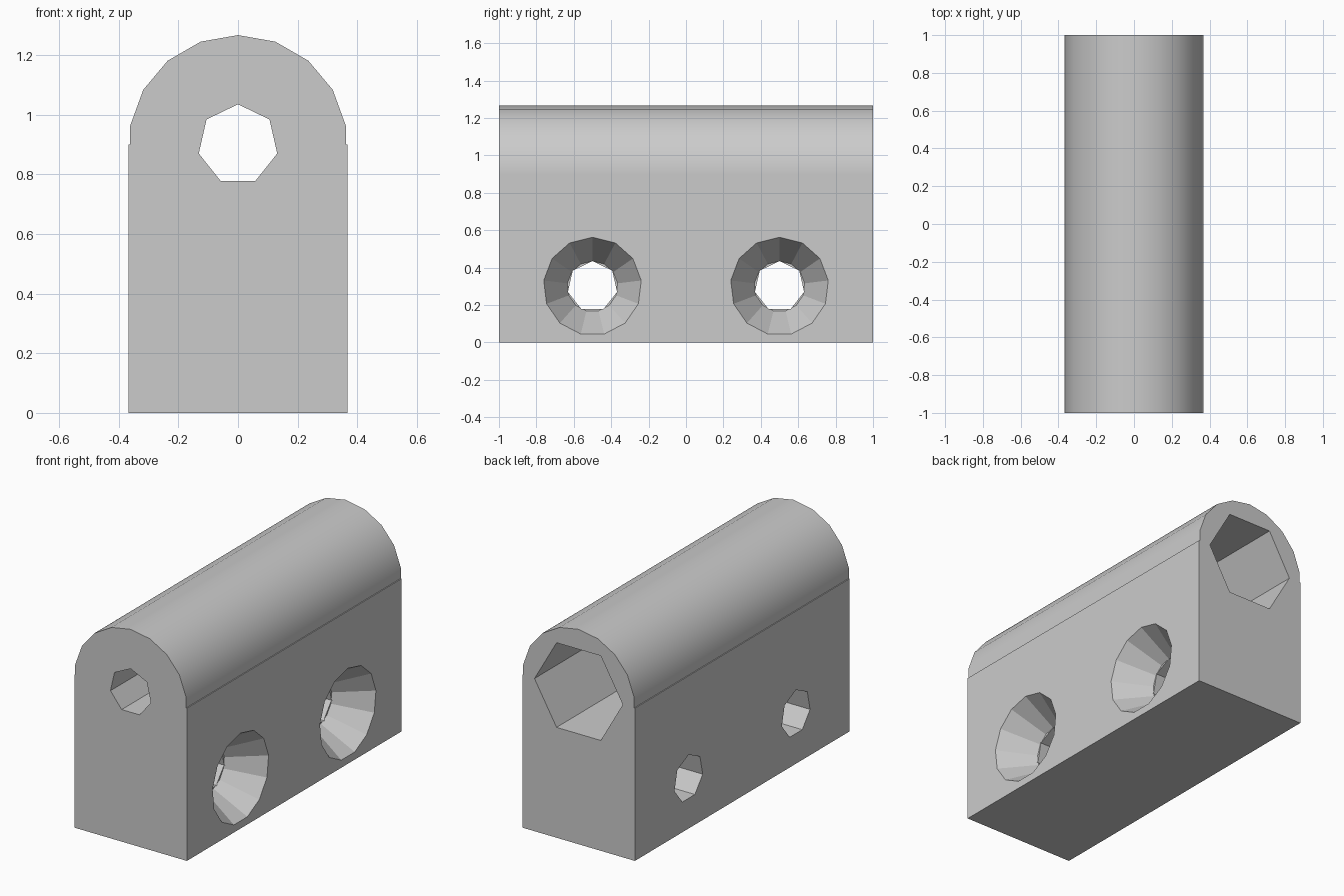
import bpy
import bmesh
from math import sin, cos, pi, radians

if "Cube" in bpy.data.objects:
    bpy.data.objects.remove(bpy.data.objects["Cube"])

HALF_LEN, RADIUS, AXIS_Z = 1.0, 0.367, 0.9
BORE = 0.135

grey = bpy.data.materials.new("plain grey")
grey.use_nodes = True
colour = (0.6, 0.6, 0.6, 1)
grey.diffuse_color = colour
grey.node_tree.nodes["Principled BSDF"].inputs["Base Color"].default_value = colour


def loft(name, first, second):
    """Solid between two matching rings of points."""
    bm = bmesh.new()
    a = [bm.verts.new(p) for p in first]
    b = [bm.verts.new(p) for p in second]
    bm.faces.new(a)
    bm.faces.new(b)
    for i in range(len(a)):
        j = (i + 1) % len(a)
        bm.faces.new((a[i], a[j], b[j], b[i]))
    bmesh.ops.recalc_face_normals(bm, faces=bm.faces)
    mesh = bpy.data.meshes.new(name)
    bm.to_mesh(mesh)
    bm.free()
    mesh.materials.append(grey)
    obj = bpy.data.objects.new(name, mesh)
    bpy.context.collection.objects.link(obj)
    return obj


def ring(sides, r, start=0.0):
    """Polygon points; the first one points up when start is zero."""
    angles = [start + 2 * pi * i / sides for i in range(sides)]
    return [(r * sin(t), r * cos(t)) for t in angles]


def along_y(pts, y, z=AXIS_Z):
    return [(u, y, z + v) for u, v in pts]


def along_x(pts, x, y, z=0.3):
    return [(x, y + u, z + v) for u, v in pts]


# Block with a rounded top and a tiny ledge where the two meet
arch = [(RADIUS * sin(radians(a)), RADIUS * cos(radians(a))) for a in range(-80, 81, 20)]
ledge = arch[-1][0]
profile = [(-RADIUS, -AXIS_Z), (-RADIUS, 0), (-ledge, 0)] + arch
profile += [(ledge, 0), (RADIUS, 0), (RADIUS, -AXIS_Z)]
body = loft("block_body", along_y(profile, -HALF_LEN), along_y(profile, HALF_LEN))

# Lengthwise bore with a hexagonal pocket from the back
bore, hexagon = ring(7, BORE), ring(6, 0.288, pi / 6)
cutters = [
    loft("long_bore", along_y(bore, -1.1), along_y(bore, 1.1)),
    loft("hex_pocket", along_y(hexagon, 0), along_y(hexagon, 1.1)),
]

# Two cross holes, countersunk on the +x side
DEPTH, OVER, RIM = 0.2, 0.02, 0.2625
slope = (RIM - BORE) / DEPTH
for y in (-0.5, 0.5):
    cutters.append(loft("cross_bore", along_x(bore, -0.5, y), along_x(bore, 0.5, y)))
    cutters.append(loft("countersink",
                        along_x(ring(13, BORE), RADIUS - DEPTH, y),
                        along_x(ring(13, RIM + slope * OVER), RADIUS + OVER, y)))

bpy.ops.object.select_all(action="DESELECT")
bpy.context.view_layer.objects.active = body
body.select_set(True)
for cutter in cutters:
    cutter.hide_render = True
    mod = body.modifiers.new("cut", "BOOLEAN")
    mod.operation, mod.solver, mod.object = "DIFFERENCE", "EXACT", cutter
    bpy.ops.object.modifier_apply(modifier=mod.name)
    bpy.data.objects.remove(cutter)

# Smooth only the rounded top
bpy.ops.object.shade_smooth_by_angle(angle=radians(22))
